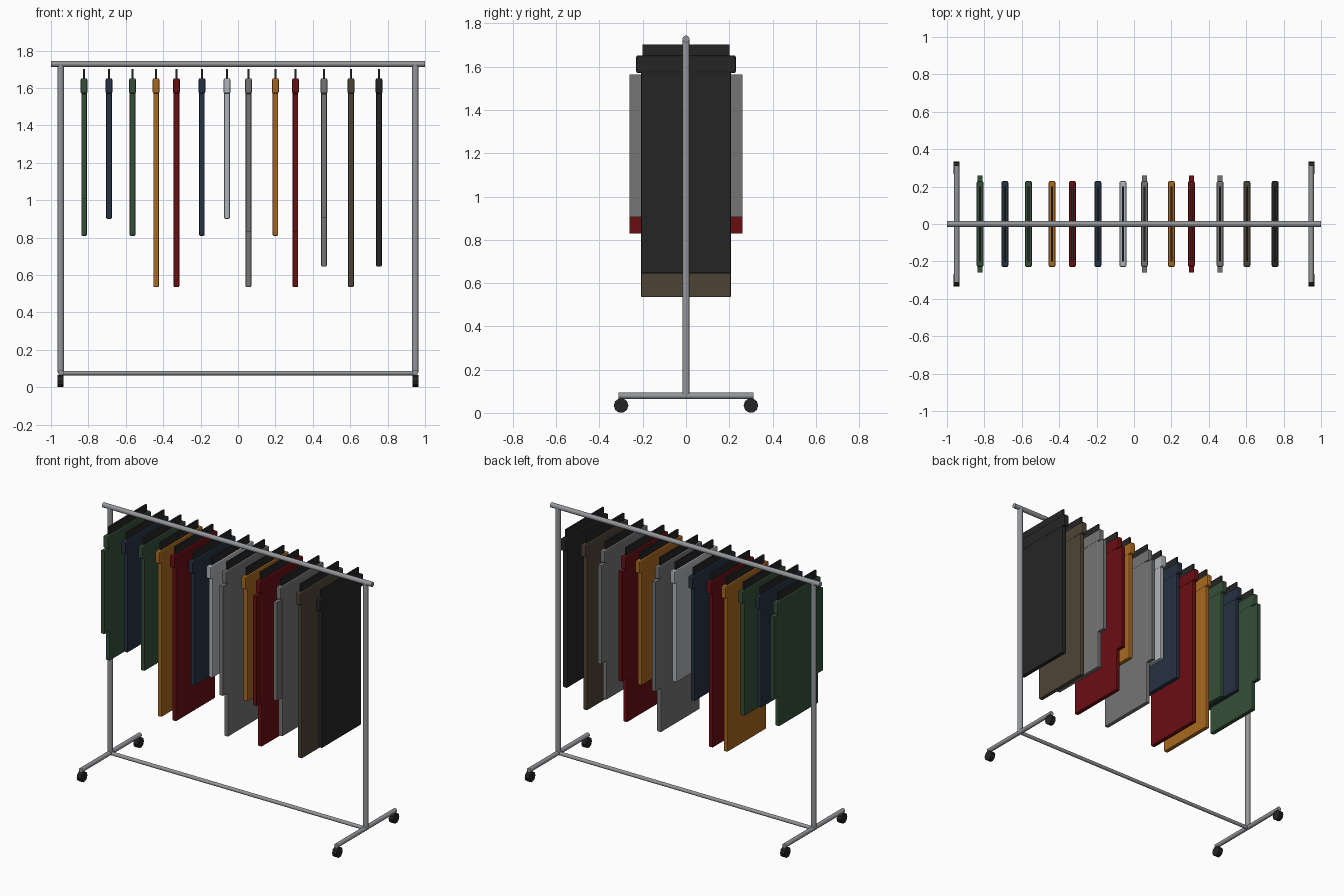
import bpy, math

if "Cube" in bpy.data.objects:
    bpy.data.objects.remove(bpy.data.objects["Cube"])


def material(name, hexcode):
    def lin(c):
        c /= 255
        return c / 12.92 if c <= 0.04045 else ((c + 0.055) / 1.055) ** 2.4
    m = bpy.data.materials.new(name)
    m.diffuse_color = [lin(int(hexcode[i:i + 2], 16)) for i in (0, 2, 4)] + [1]
    m.use_nodes = True
    m.node_tree.nodes["Principled BSDF"].inputs["Base Color"].default_value = m.diffuse_color
    return m


MATS = {name: material(name, code) for name, code in {
    "steel": "94979b", "black": "252525", "green": "344f38", "navy": "253142",
    "orange": "a8681f", "red": "690e12", "light_grey": "b0b4b8",
    "grey": "757575", "brown": "4e4436"}.items()}


def tube(name, center, radius, length, axis, mat="steel", sides=12):
    rot = {"x": (0, math.pi / 2, 0), "y": (math.pi / 2, 0, 0), "z": (0, 0, 0)}[axis]
    bpy.ops.mesh.primitive_cylinder_add(vertices=sides, radius=radius, depth=length,
                                        location=center, rotation=rot)
    ob = bpy.context.object
    ob.name = name
    ob.data.materials.append(MATS[mat])
    return ob


def slab(name, x, y0, y1, z0, z1, thick, mat, bevel=0.0):
    bpy.ops.mesh.primitive_cube_add(size=1, location=(x, (y0 + y1) / 2, (z0 + z1) / 2))
    ob = bpy.context.object
    ob.name = name
    ob.scale = (thick, y1 - y0, z1 - z0)
    bpy.ops.object.transform_apply(location=False, rotation=False, scale=True)
    ob.data.materials.append(MATS[mat])
    if bevel:
        mod = ob.modifiers.new("soft_edges", "BEVEL")
        mod.width = bevel
        mod.segments = 2
    return ob


# Rack frame
tube("top_rail", (0, 0, 1.728), 0.016, 2.0, "x")
tube("bottom_rail", (0, 0, 0.076), 0.012, 1.9, "x")
for side in (-1, 1):
    x = side * 0.948
    tube("upright", (x, 0, 0.903), 0.017, 1.65, "z")
    tube("foot_bar", (x, 0, 0.079), 0.015, 0.626, "y")
    for end in (-1, 1):
        tube("caster", (x, end * 0.30, 0.034), 0.034, 0.032, "x", "black", 10)

# Garments: x position, colour, hem height, sleeve end height (None = sleeveless)
GARMENTS = [
    (-0.823, "green", 0.81, 1.01), (-0.69, "navy", 0.90, None),
    (-0.564, "green", 0.81, None), (-0.438, "orange", 0.535, None),
    (-0.329, "red", 0.535, None), (-0.193, "navy", 0.81, None),
    (-0.059, "light_grey", 0.90, None), (0.056, "grey", 0.535, 0.83),
    (0.20, "orange", 0.81, None), (0.307, "red", 0.535, 0.83),
    (0.46, "grey", 0.645, 0.905), (0.604, "brown", 0.535, None),
    (0.754, "black", 0.645, None)]

for x, colour, hem, cuff in GARMENTS:
    slab("hanger", x, -0.2, 0.2, 1.62, 1.703, 0.011, "black")
    slab("garment_shoulders", x, -0.23, 0.23, 1.57, 1.652, 0.036, colour, 0.008)
    slab("garment_body", x, -0.208, 0.208, hem, 1.61, 0.03, colour, 0.006)
    if cuff:
        for s in (-1, 1):
            y0, y1 = sorted((s * 0.20, s * 0.26))
            slab("sleeve", x, y0, y1, cuff, 1.565, 0.026, colour)
